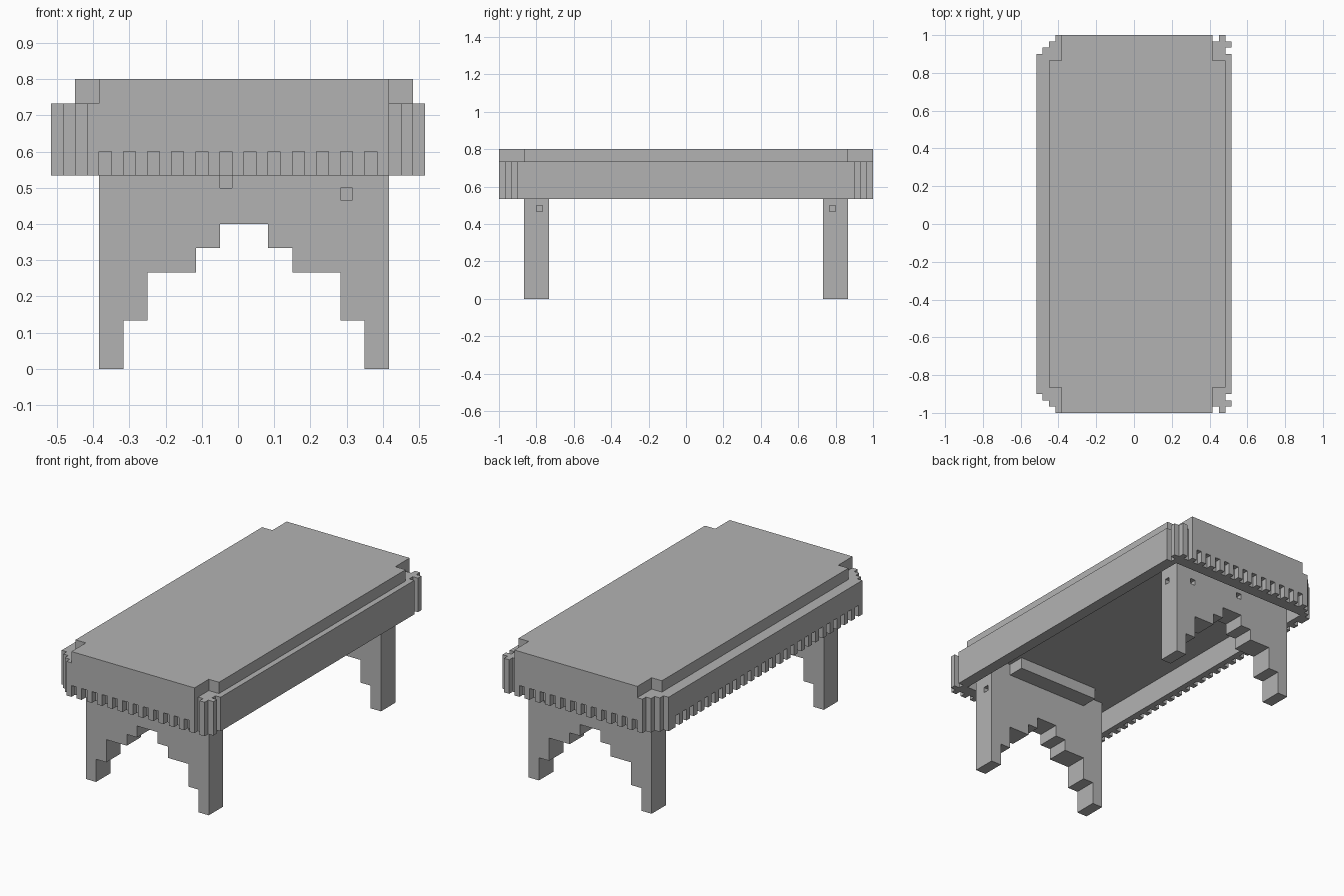
import bpy
import bmesh
from mathutils import Vector

if "Cube" in bpy.data.objects:
    bpy.data.objects.remove(bpy.data.objects["Cube"], do_unlink=True)

UNIT = 1 / 30                  # one block of the chunky build
WIDTH, LENGTH = 31, 60         # table size in blocks

grey = bpy.data.materials.new("plain grey")
grey.use_nodes = True
grey.diffuse_color = (0.45, 0.45, 0.45, 1)
grey.node_tree.nodes["Principled BSDF"].inputs["Base Color"].default_value = grey.diffuse_color


def place(x, y, z):
    return Vector(((x - WIDTH / 2) * UNIT, (y - LENGTH / 2) * UNIT, z * UNIT))


def add_prism(bm, bottom, top):
    """Close two matching block-unit outlines into a solid."""
    a = [bm.verts.new(place(*p)) for p in bottom]
    b = [bm.verts.new(place(*p)) for p in top]
    bm.faces.new(a)
    bm.faces.new(b)
    for i in range(len(a)):
        j = (i + 1) % len(a)
        bm.faces.new((a[i], a[j], b[j], b[i]))


def add_box(bm, x0, x1, y0, y1, z0, z1):
    ring = [(x0, y0), (x1, y0), (x1, y1), (x0, y1)]
    add_prism(bm, [(x, y, z0) for x, y in ring], [(x, y, z1) for x, y in ring])


def finish(bm, name):
    bmesh.ops.recalc_face_normals(bm, faces=bm.faces)
    mesh = bpy.data.meshes.new(name)
    bm.to_mesh(mesh)
    bm.free()
    mesh.materials.append(grey)
    obj = bpy.data.objects.new(name, mesh)
    bpy.context.collection.objects.link(obj)
    return obj


def flat_part(name, outline, z0, z1):
    bm = bmesh.new()
    add_prism(bm, [(x, y, z0) for x, y in outline], [(x, y, z1) for x, y in outline])
    return finish(bm, name)


def carve(obj, boxes):
    """Cut boxes out of a part, then drop the cutter."""
    bm = bmesh.new()
    for box in boxes:
        add_box(bm, *box)
    cutter = finish(bm, obj.name + "_cutter")
    cutter.hide_render = True
    mod = obj.modifiers.new("carve", "BOOLEAN")
    mod.operation = "DIFFERENCE"
    mod.solver = "EXACT"
    mod.object = cutter
    bpy.context.view_layer.objects.active = obj
    bpy.ops.object.modifier_apply(modifier=mod.name)
    bpy.data.objects.remove(cutter, do_unlink=True)


def mirrored(half):
    """Continue a front half outline round the back."""
    return half + [(x, LENGTH - y) for x, y in reversed(half)]


# Table top with notched corners
flat_part("table_top", mirrored([(2, 4), (4, 4), (4, 0), (28, 0), (28, 4), (30, 4)]), 22, 24)

# Apron: stepped corners on one side, pronged corners on the other
apron = flat_part("apron", mirrored([
    (0, 3), (1, 3), (1, 2), (2, 2), (2, 1), (3, 1), (3, 0),
    (28, 0), (28, 1), (29, 1), (29, 0), (30, 0), (30, 1),
    (31, 1), (31, 2), (30, 2), (30, 3), (31, 3)]), 16, 22)

# Hollow underside and toothed lower edges
cuts = [(2, 29, 3, 57, 15, 20)]
for x in range(4, 27, 2):
    cuts.append((x, x + 1, -1, 1, 15, 18))
    cuts.append((x, x + 1, 59, 61, 15, 18))
for y in range(4, 55, 2):
    cuts.append((-1, 1, y, y + 1, 15, 18))
carve(apron, cuts)

# Trestle legs with stepped arch, peg holes and an inner brace
half_arch = [(4, 20), (4, 0), (6, 0), (6, 4), (8, 4), (8, 8),
             (12, 8), (12, 10), (14, 10), (14, 12)]
arch = half_arch + [(32 - x, z) for x, z in reversed(half_arch)]
for end, flip in (("front", False), ("back", True)):
    def span(y0, y1):
        return (LENGTH - y1, LENGTH - y0) if flip else (y0, y1)

    y0, y1 = span(4, 8)
    bm = bmesh.new()
    add_prism(bm, [(x, y0, z) for x, z in arch], [(x, y1, z) for x, z in arch])
    legs = finish(bm, end + "_legs")
    carve(legs, [(24, 25, *span(3, 5), 14, 15),
                 (14, 15, *span(3, 5), 15, 16),
                 (27, 29, *span(6, 7), 14, 15)])

    bm = bmesh.new()
    add_box(bm, 8, 24, *span(8, 11), 18, 20)
    finish(bm, end + "_brace")
